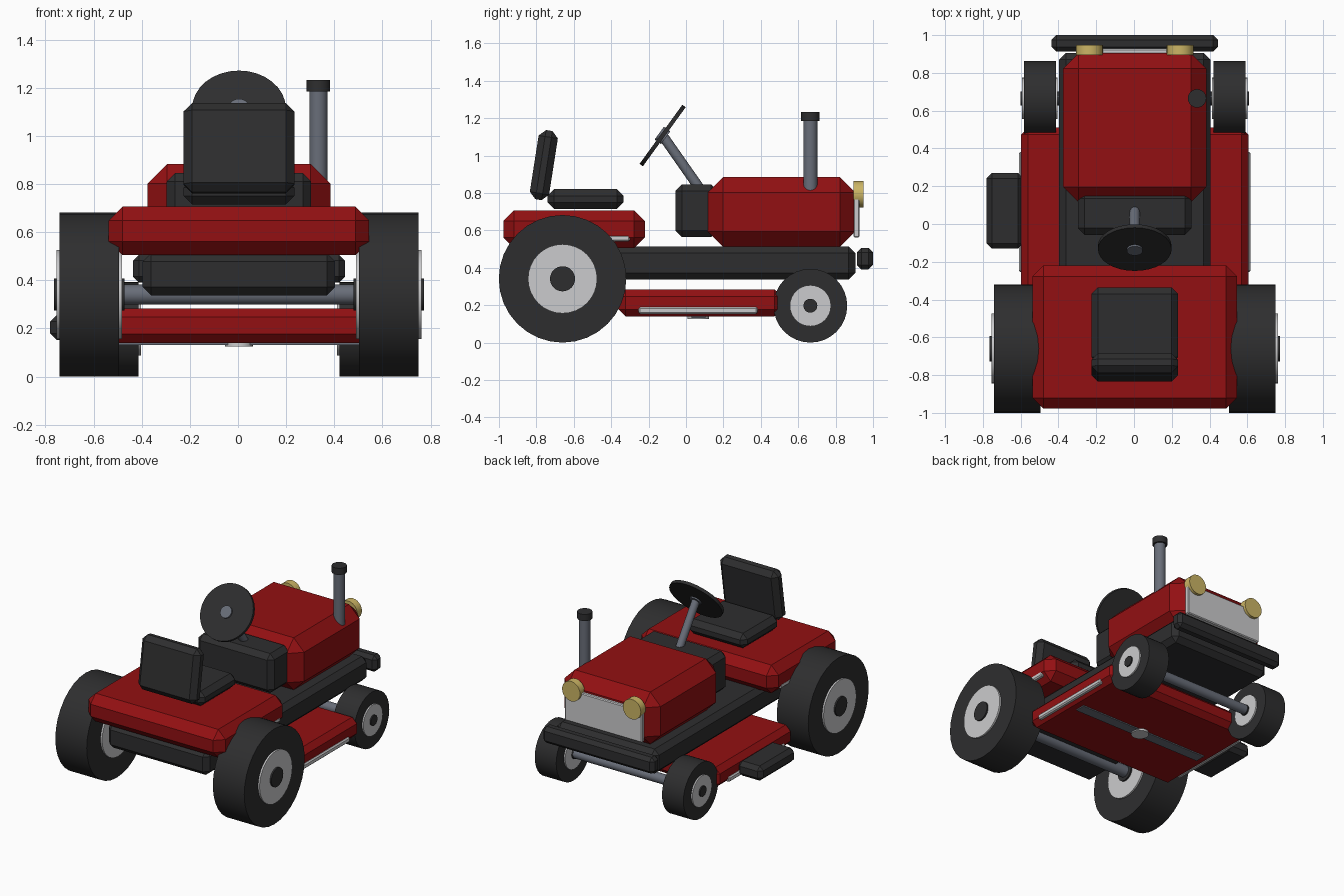
import bpy, math
from mathutils import Vector

if "Cube" in bpy.data.objects:
    bpy.data.objects.remove(bpy.data.objects["Cube"])

CX = 0.004  # slight sideways offset of the body against the side chute


def material(name, rgb):
    m = bpy.data.materials.new(name)
    m.diffuse_color = (*rgb, 1)
    m.use_nodes = True
    m.node_tree.nodes["Principled BSDF"].inputs["Base Color"].default_value = m.diffuse_color
    return m


RED = material("red paint", (0.29, 0.005, 0.006))
DARK = material("dark rubber", (0.027, 0.027, 0.028))
STEEL = material("steel", (0.14, 0.155, 0.19))
SILVER = material("silver", (0.60, 0.60, 0.61))
GOLD = material("lamp yellow", (0.60, 0.46, 0.13))


def box(name, x, y, z, mat, chamfer=0.0, tilt=0.0):
    """Chamfered box from (min, max) ranges on each axis."""
    spans = [(a, b) for a, b in (x, y, z)]
    centre = [(a + b) / 2 for a, b in spans]
    bpy.ops.mesh.primitive_cube_add(size=1, location=(centre[0] + CX, *centre[1:]))
    ob = bpy.context.object
    ob.name = name
    ob.scale = [b - a for a, b in spans]
    bpy.ops.object.transform_apply(location=False, rotation=False, scale=True)
    ob.rotation_euler.x = tilt
    ob.data.materials.append(mat)
    if chamfer:
        mod = ob.modifiers.new("chamfer", 'BEVEL')
        mod.width = chamfer
        mod.segments = 1
        mod.limit_method = 'NONE'
    return ob


def rod(name, start, end, radius, mat, sides=24):
    """Cylinder between two points."""
    a, b = Vector(start), Vector(end)
    axis = b - a
    bpy.ops.mesh.primitive_cylinder_add(vertices=sides, radius=radius, depth=axis.length,
                                        location=(a + b) / 2 + Vector((CX, 0, 0)))
    ob = bpy.context.object
    ob.name = name
    ob.rotation_euler = axis.to_track_quat('Z', 'Y').to_euler()
    ob.data.materials.append(mat)
    bpy.ops.object.shade_smooth_by_angle(angle=math.radians(30))
    return ob


def wheel(name, side, y, inner, outer, radius, rim, hub, lip):
    """Tyre with a rim and hub that stand proud on both faces."""
    for part, r, extra, mat in (("tyre", radius, 0, DARK), ("rim", rim, lip, SILVER),
                                ("hub", hub, lip * 1.9, DARK)):
        rod(f"{name}_{part}", (side * (inner - extra), y, radius),
            (side * (outer + extra), y, radius), r, mat, 32)


# Wheels and axles
for side, label in ((-1, "left"), (1, "right")):
    wheel(f"{label}_rear", side, -0.66, 0.498, 0.746, 0.341, 0.185, 0.067, 0.012)
    wheel(f"{label}_front", side, 0.665, 0.418, 0.587, 0.197, 0.11, 0.037, 0.01)
rod("rear_axle", (-0.6, -0.66, 0.341), (0.6, -0.66, 0.341), 0.042, STEEL)
rod("front_axle", (-0.5, 0.665, 0.2), (0.5, 0.665, 0.2), 0.034, STEEL)

# Chassis and body
box("frame", (-0.4, 0.4), (-0.925, 0.905), (0.338, 0.513), DARK, 0.035)
box("front_bumper", (-0.44, 0.44), (0.913, 1.0), (0.39, 0.507), DARK, 0.025)
box("rear_fender", (-0.541, 0.541), (-0.977, -0.22), (0.505, 0.706), RED, 0.057)
box("hood", (-0.38, 0.38), (0.115, 0.905), (0.512, 0.884), RED, 0.082)
box("dashboard", (-0.3, 0.3), (-0.057, 0.17), (0.565, 0.846), DARK, 0.035)

# Grille and headlights
box("grille", (-0.305, 0.305), (0.895, 0.928), (0.562, 0.79), SILVER, 0.006)
for side, label in ((-1, "left"), (1, "right")):
    rod(f"{label}_headlight", (side * 0.24, 0.895, 0.793), (side * 0.24, 0.948, 0.793),
        0.071, GOLD)

# Mower deck, blade and chute
box("mower_deck", (-0.603, 0.603), (-0.36, 0.51), (0.14, 0.284), RED, 0.037)
box("blade", (-0.52, 0.52), (0.03, 0.105), (0.132, 0.15), STEEL)
rod("blade_hub", (0, 0.066, 0.125), (0, 0.066, 0.15), 0.058, SILVER)
box("discharge_chute", (-0.784, -0.59), (-0.13, 0.27), (0.152, 0.257), DARK, 0.028)

# Side trims
for side, label in ((-1, "left"), (1, "right")):
    for part, x, y, z in (("deck", 0.602, (-0.253, 0.382), (0.154, 0.191)),
                          ("fender", 0.53, (-0.9, -0.3), (0.54, 0.576))):
        xs = sorted((side * (x - 0.02), side * (x + 0.012)))
        box(f"{label}_{part}_trim", xs, y, z, SILVER, 0.008)

# Exhaust
rod("exhaust_pipe", (0.33, 0.665, 0.76), (0.33, 0.665, 1.19), 0.038, STEEL)
rod("exhaust_cap", (0.33, 0.665, 1.185), (0.33, 0.665, 1.232), 0.049, DARK)

# Steering
rod("steering_column", (0, 0.09, 0.8), (0, -0.125, 1.107), 0.027, STEEL)
middle, normal = Vector((0, -0.125, 1.107)), Vector((0, -0.81, 0.587))
rod("steering_wheel", middle - normal * 0.011, middle + normal * 0.011, 0.195, DARK, 32)
rod("steering_hub", middle - normal * 0.02, middle + normal * 0.022, 0.042, STEEL)

# Seat
box("seat_cushion", (-0.23, 0.23), (-0.74, -0.335), (0.715, 0.82), DARK, 0.035)
box("seat_back", (-0.23, 0.23), (-0.812, -0.708), (0.762, 1.136), DARK, 0.035, -0.155)
